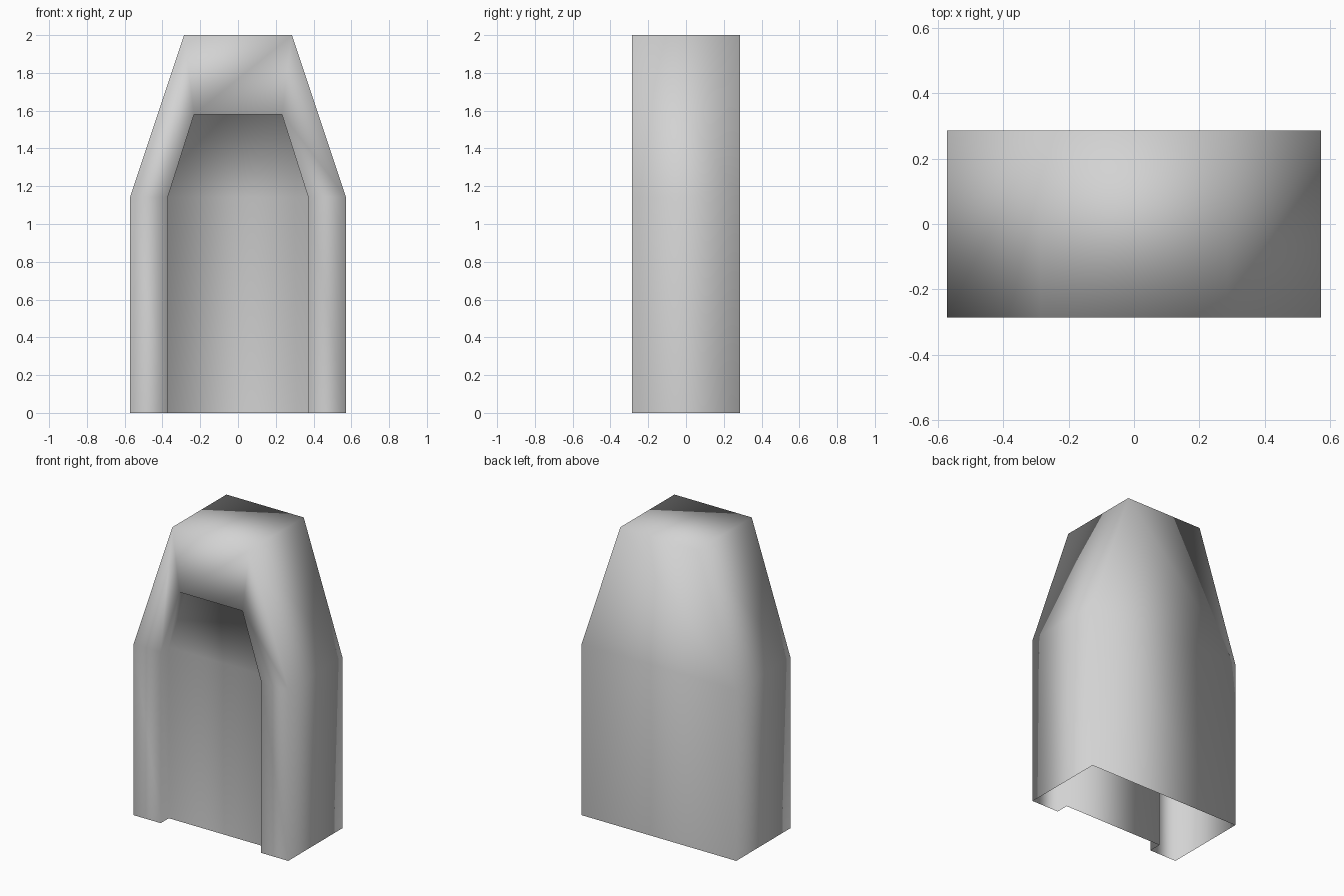
import bpy
import bmesh

cube = bpy.data.objects.get("Cube")
if cube:
    bpy.data.objects.remove(cube, do_unlink=True)

# One plain grey for the whole shell
grey = bpy.data.materials.new("light grey")
grey.use_nodes = True
colour = (0.65, 0.65, 0.65, 1.0)
grey.diffuse_color = colour
grey.node_tree.nodes["Principled BSDF"].inputs["Base Color"].default_value = colour

SHOULDER = 1.143
DEPTH = 0.2857


def arch(bm, half_base, half_top, height, y):
    """Open arch outline, from the bottom right up, over and down."""
    half = [(-half_base, 0), (-half_base, SHOULDER), (-half_top, height)]
    outline = half + [(-x, z) for x, z in reversed(half)]
    return [bm.verts.new((x, y, z)) for x, z in outline]


bm = bmesh.new()
# Outlines: back rim, front rim, recess opening, recess floor
rings = [
    arch(bm, 0.5714, 0.2857, 2.0, DEPTH),
    arch(bm, 0.5714, 0.2857, 2.0, -DEPTH),
    arch(bm, 0.3714, 0.2325, 1.58, -DEPTH),
    arch(bm, 0.3714, 0.2325, 1.58, -DEPTH + 0.086),
]

# Outer walls, front frame and recess walls
for a, b in zip(rings, rings[1:]):
    for k in range(len(a) - 1):
        bm.faces.new((b[k], b[k + 1], a[k + 1], a[k]))

# Back panel and recessed front panel; the bottom stays open
for ring, flip in ((rings[0], False), (rings[-1], True)):
    for ids in ((0, 1, 4, 5), (1, 2, 3, 4)):
        face = bm.faces.new([ring[i] for i in ids])
        if flip:
            face.normal_flip()

# Soft shading runs over every edge
for face in bm.faces:
    face.smooth = True

mesh = bpy.data.meshes.new("arched_shell")
bm.to_mesh(mesh)
bm.free()
mesh.materials.append(grey)
shell = bpy.data.objects.new("arched_shell", mesh)
bpy.context.collection.objects.link(shell)
